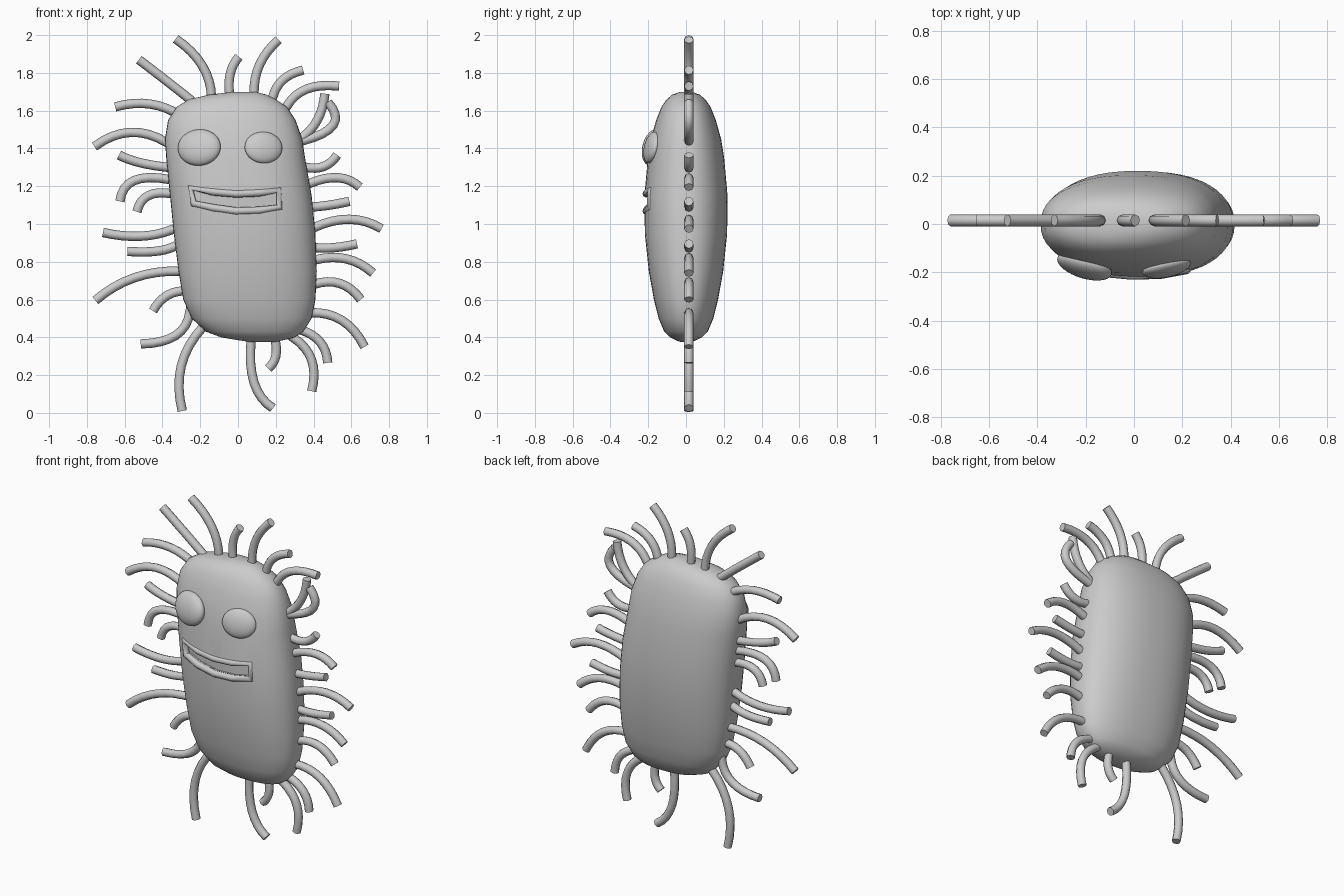
import bpy, bmesh, math
from mathutils import Vector

if "Cube" in bpy.data.objects:
    bpy.data.objects.remove(bpy.data.objects["Cube"])

# Body sections: height, left x, right x, half depth
ROWS = [(.376, .06, .20, .03), (.385, 0, .24, .055), (.40, -.09, .30, .085),
        (.43, -.17, .345, .115), (.50, -.245, .39, .145), (.60, -.29, .41, .17),
        (.75, -.315, .417, .197), (.95, -.34, .41, .218), (1.15, -.36, .39, .22),
        (1.35, -.38, .355, .202), (1.45, -.387, .34, .186), (1.55, -.37, .305, .158),
        (1.62, -.325, .26, .13), (1.66, -.26, .20, .102), (1.685, -.15, .15, .072),
        (1.70, -.02, .09, .03)]
POWER = 2.3
SEGS = 48


def front_y(x, z):
    """y of the body's front surface at (x, z)"""
    for a, b in zip(ROWS, ROWS[1:]):
        if a[0] <= z <= b[0]:
            t = (z - a[0]) / (b[0] - a[0])
            l, r, d = (a[i] + (b[i] - a[i]) * t for i in (1, 2, 3))
            u = min(1, abs(x - (l + r) / 2) / ((r - l) / 2))
            return -d * (1 - u ** POWER) ** (1 / POWER)


def mesh_object(name, bm):
    bmesh.ops.recalc_face_normals(bm, faces=bm.faces)
    me = bpy.data.meshes.new(name)
    bm.to_mesh(me)
    bm.free()
    ob = bpy.data.objects.new(name, me)
    bpy.context.collection.objects.link(ob)
    return ob


def tubes(name, paths, radius, y_of, closed=False):
    cu = bpy.data.curves.new(name, 'CURVE')
    cu.dimensions = '3D'
    cu.bevel_depth = radius
    cu.bevel_resolution = 2
    cu.use_fill_caps = True
    for path in paths:
        sp = cu.splines.new('POLY')
        sp.points.add(len(path) - 1)
        for p, (x, z) in zip(sp.points, path):
            p.co = (x, y_of(x, z), z, 1)
        sp.use_cyclic_u = closed
        sp.use_smooth = True
    ob = bpy.data.objects.new(name, cu)
    bpy.context.collection.objects.link(ob)
    return ob


def to_mesh(ob, angle=40):
    bpy.ops.object.select_all(action='DESELECT')
    ob.select_set(True)
    bpy.context.view_layer.objects.active = ob
    bpy.ops.object.convert(target='MESH')
    bpy.ops.object.shade_smooth_by_angle(angle=math.radians(angle))


# Body: loft of superellipse sections
bm = bmesh.new()
rings = []
for z, l, r, d in ROWS:
    ring = []
    for i in range(SEGS):
        c, s = math.cos(math.tau * i / SEGS), math.sin(math.tau * i / SEGS)
        x = (l + r) / 2 + (r - l) / 2 * math.copysign(abs(c) ** (2 / POWER), c)
        ring.append(bm.verts.new((x, d * math.copysign(abs(s) ** (2 / POWER), s), z)))
    rings.append(ring)
for a, b in zip(rings, rings[1:]):
    for i in range(SEGS):
        j = (i + 1) % SEGS
        bm.faces.new((a[i], a[j], b[j], b[i]))
bm.faces.new(rings[0])
bm.faces.new(rings[-1])
body = mesh_object("body", bm)

# Mouth opening: shallow recess cut following the body surface
UPPER = [(-.25, 1.18), (-.13, 1.158), (-.01, 1.148), (.11, 1.153), (.215, 1.168)]
LOWER = [(-.235, 1.12), (-.13, 1.097), (-.01, 1.08), (.11, 1.084), (.22, 1.10)]
bm = bmesh.new()
sheets = [[[bm.verts.new((x, front_y(x, z) + off, z)) for x, z in row]
           for row in (UPPER, LOWER)] for off in (-.1, .035)]
(fu, fl), (bu, bl) = sheets
for p, q in ((fu, fl), (bu, bl), (fu, bu), (fl, bl)):
    for i in range(4):
        bm.faces.new((p[i], p[i + 1], q[i + 1], q[i]))
for i in (0, 4):
    bm.faces.new((fu[i], fl[i], bl[i], bu[i]))
cutter = mesh_object("mouth_cutter", bm)
cutter.hide_render = True
mod = body.modifiers.new("mouth", 'BOOLEAN')
mod.operation = 'DIFFERENCE'
mod.solver = 'EXACT'
mod.object = cutter
to_mesh(body)
bpy.data.objects.remove(cutter)

# Lips: soft ridge around the opening
rim = [(x, z + .012) for x, z in UPPER] + [(x, z - .012) for x, z in reversed(LOWER)]
to_mesh(tubes("lips", [rim], .02, lambda x, z: front_y(x, z) + .008, True), 60)

# Eyes: flattened bulges lying on the body surface
for name, x, size, turn in (("left_eye", -.205, (.118, .048, .098), -.3),
                            ("right_eye", .135, (.102, .036, .085), .22)):
    bpy.ops.mesh.primitive_uv_sphere_add(segments=32, ring_count=16, radius=1,
                                         location=(x, front_y(x, 1.405), 1.405),
                                         rotation=(-.22, 0, turn))
    eye = bpy.context.object
    eye.name = name
    eye.scale = size
    bpy.ops.object.shade_smooth()

# Hairs: root, middle and tip in the xz plane
TOP = [(-.14, 1.67, -.19, 1.84, -.33, 1.98), (-.255, 1.66, -.375, 1.755, -.525, 1.87),
       (-.045, 1.69, -.04, 1.80, .005, 1.885), (.085, 1.69, .115, 1.845, .215, 1.975),
       (.185, 1.675, .24, 1.765, .345, 1.815), (.26, 1.625, .365, 1.715, .535, 1.73),
       (.33, 1.45, .42, 1.55, .46, 1.69), (.34, 1.44, .505, 1.525, .475, 1.645)]
LEFT = [(-.30, 1.57, -.465, 1.635, -.65, 1.62), (-.375, 1.43, -.57, 1.485, -.76, 1.41),
        (-.37, 1.30, -.52, 1.325, -.63, 1.365), (-.36, 1.235, -.55, 1.23, -.625, 1.12),
        (-.35, 1.16, -.475, 1.15, -.535, 1.065), (-.35, .97, -.52, .935, -.715, .955),
        (-.34, .88, -.44, .855, -.585, .855), (-.31, .75, -.55, .715, -.755, .595),
        (-.30, .645, -.385, .615, -.45, .54), (-.255, .535, -.33, .41, -.515, .365),
        (-.185, .455, -.30, .25, -.295, .01)]
BOTTOM = [(.07, .39, .085, .16, .185, .025), (.195, .39, .20, .30, .16, .235),
          (.29, .40, .39, .28, .39, .115), (.33, .44, .435, .375, .475, .265)]
RIGHT = [(.38, .53, .55, .49, .67, .35), (.40, .68, .54, .685, .65, .60),
         (.41, .81, .575, .815, .715, .74), (.405, .875, .51, .875, .63, .895),
         (.40, .98, .59, 1.025, .76, .975), (.39, 1.09, .485, 1.10, .59, 1.12),
         (.38, 1.215, .53, 1.245, .645, 1.195), (.36, 1.30, .455, 1.305, .525, 1.365)]


def arc(h, steps=8):
    a, m, b = Vector(h[0:2]), Vector(h[2:4]), Vector(h[4:6])
    c = 2 * m - (a + b) / 2
    pts = [a * (1 - t) ** 2 + c * 2 * t * (1 - t) + b * t * t
           for t in (i / steps for i in range(steps + 1))]
    return [a + (a - pts[1]).normalized() * .04] + pts


for side, hairs in (("top", TOP), ("left", LEFT), ("bottom", BOTTOM), ("right", RIGHT)):
    to_mesh(tubes(side + "_hairs", [arc(h) for h in hairs], .0245, lambda x, z: .015), 50)
